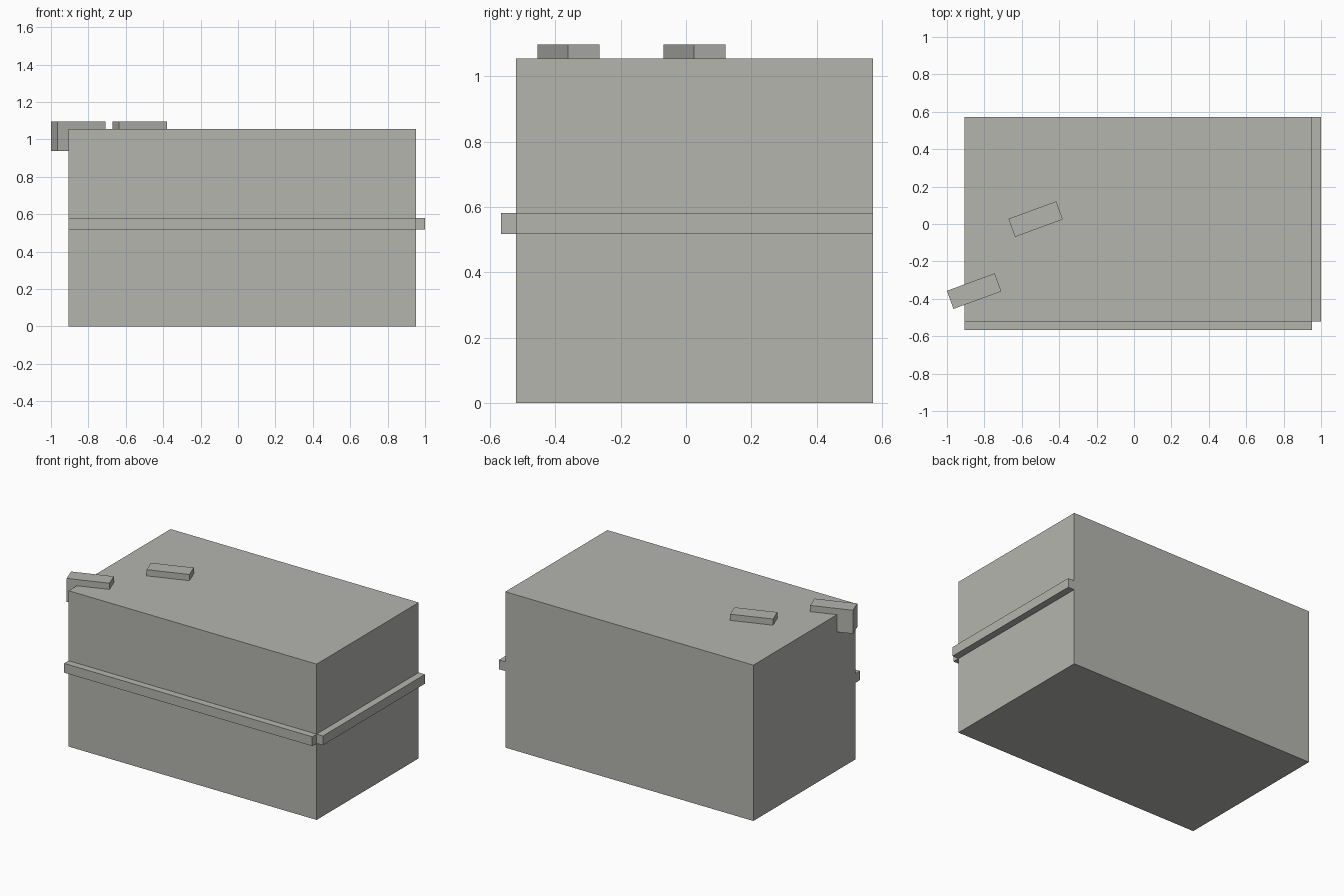
import bpy
from math import radians
from mathutils import Matrix, Vector

default_cube = bpy.data.objects.get("Cube")
if default_cube:
    bpy.data.objects.remove(default_cube, do_unlink=True)

# One warm grey for the whole building
GREY = (0.46, 0.46, 0.43, 1.0)
concrete = bpy.data.materials.new("warm grey concrete")
concrete.use_nodes = True
concrete.diffuse_color = GREY
shader = next(n for n in concrete.node_tree.nodes if n.type == 'BSDF_PRINCIPLED')
shader.inputs["Base Color"].default_value = GREY


def box(name, low, high, turn=0):
    """Box between two corners, turned about its own vertical axis (degrees)."""
    low, high = Vector(low), Vector(high)
    bpy.ops.mesh.primitive_cube_add(size=1)
    obj = bpy.context.object
    obj.name = name
    obj.data.transform(Matrix.Diagonal((*(high - low), 1)))
    obj.location = (low + high) / 2
    obj.rotation_euler.z = radians(turn)
    obj.data.materials.append(concrete)
    return obj


# Main block
LEFT, RIGHT = -0.905, 0.953
FRONT, BACK = -0.52, 0.572
ROOF = 1.055
box("main_block", (LEFT, FRONT, 0), (RIGHT, BACK, ROOF))

# Ledges on two adjoining walls, open at the shared corner
LEDGE_LOW, LEDGE_HIGH, DEPTH = 0.518, 0.581, 0.047
box("front_ledge", (LEFT, FRONT - DEPTH, LEDGE_LOW), (RIGHT, FRONT, LEDGE_HIGH))
box("side_ledge", (RIGHT, FRONT, LEDGE_LOW), (RIGHT + DEPTH, BACK, LEDGE_HIGH))

# Chimneys set at an angle through the roof, one overhanging the wall
LENGTH, WIDTH = 0.272, 0.103
for name, x, y in (("edge_chimney", -0.855, -0.359), ("roof_chimney", -0.526, 0.026)):
    box(name, (x - LENGTH / 2, y - WIDTH / 2, 0.938),
        (x + LENGTH / 2, y + WIDTH / 2, 1.097), turn=20)
